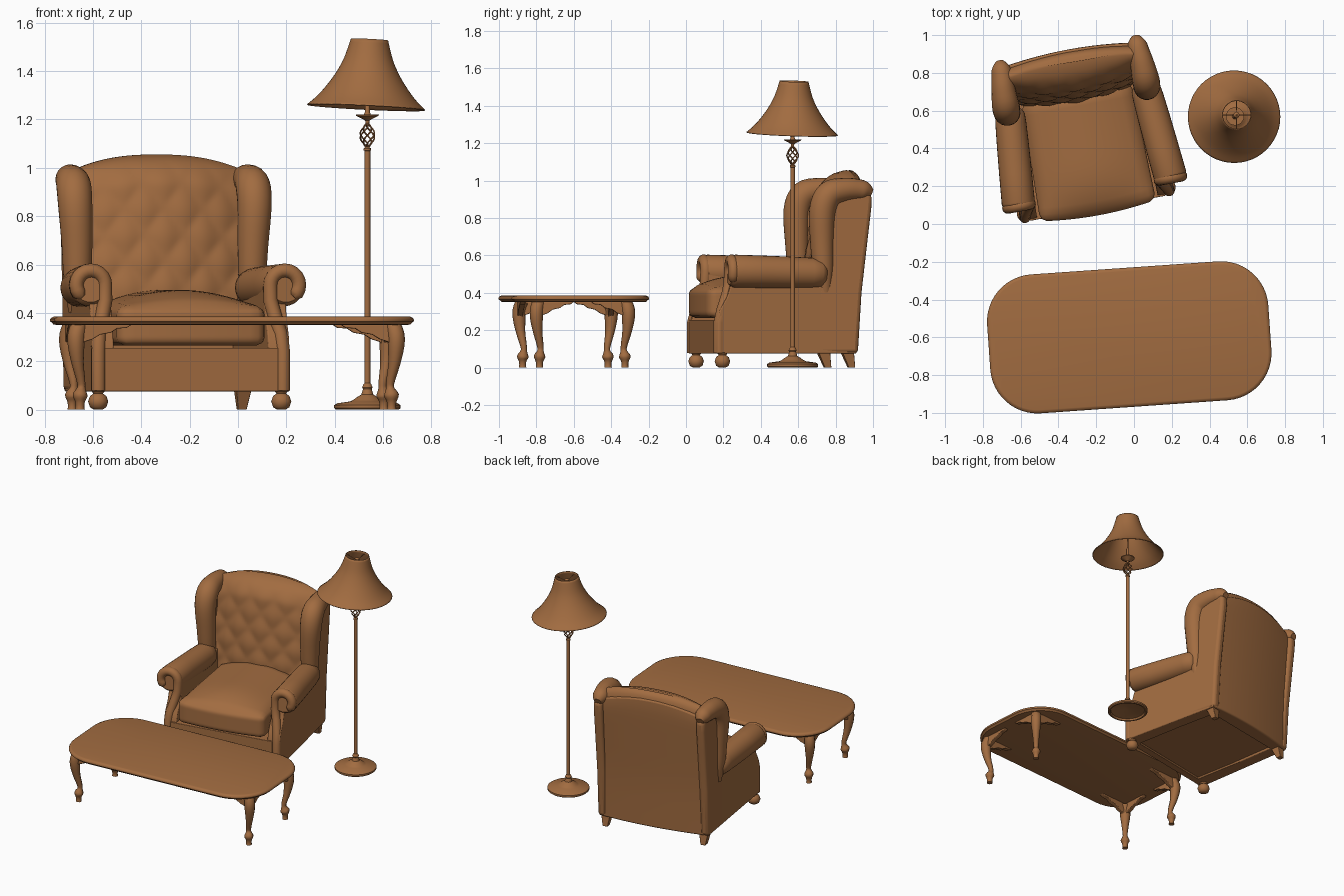
import bpy, bmesh, math
from math import sin, cos, pi, sqrt, radians
from mathutils import Vector, Matrix

cube = bpy.data.objects.get("Cube")
if cube:
    bpy.data.objects.remove(cube)

brown = bpy.data.materials.new("warm_brown")
brown.use_nodes = True
brown.diffuse_color = (0.36, 0.15, 0.052, 1)
brown.node_tree.nodes["Principled BSDF"].inputs["Base Color"].default_value = brown.diffuse_color

CHAIR = Matrix.Translation((-0.193, 0.088, 0)) @ Matrix.Rotation(radians(10.5), 4, 'Z')
TABLE = Matrix.Translation((-0.025, -0.6, 0)) @ Matrix.Rotation(radians(4), 4, 'Z')
LAMP = Matrix.Translation((0.535, 0.57, 0))


def finish(name, bm, M, angle=40, bevel=0):
    """Turn a bmesh into a shaded, coloured object."""
    bmesh.ops.recalc_face_normals(bm, faces=bm.faces)
    bm.transform(M)
    me = bpy.data.meshes.new(name)
    bm.to_mesh(me)
    bm.free()
    me.materials.append(brown)
    me.shade_smooth()
    me.set_sharp_from_angle(angle=radians(angle))
    ob = bpy.data.objects.new(name, me)
    bpy.context.collection.objects.link(ob)
    if bevel:
        mod = ob.modifiers.new("soft_edges", 'BEVEL')
        mod.width, mod.segments = bevel, 3
        mod.limit_method = 'ANGLE'
    return ob


def loft(name, rings, M, cap=True, **kw):
    """Skin a list of closed rings."""
    bm = bmesh.new()
    rows = [[bm.verts.new(p) for p in ring] for ring in rings]
    n = len(rows[0])
    for a, b in zip(rows, rows[1:]):
        for i in range(n):
            bm.faces.new((a[i], a[(i + 1) % n], b[(i + 1) % n], b[i]))
    if cap:
        bm.faces.new(rows[0])
        bm.faces.new(rows[-1])
    return finish(name, bm, M, **kw)


def revolve(name, profile, M, n=32, **kw):
    rings = [[(r * cos(2 * pi * i / n), r * sin(2 * pi * i / n), z) for i in range(n)] for r, z in profile]
    return loft(name, rings, M, **kw)


def sweep(name, path, radii, ref, M, n=12, **kw):
    """Tube along a path with one radius or one per point."""
    path, ref, rings = [Vector(p) for p in path], Vector(ref), []
    for k, p in enumerate(path):
        t = (path[min(k + 1, len(path) - 1)] - path[max(k - 1, 0)]).normalized()
        a = (ref - ref.dot(t) * t).normalized()
        b = t.cross(a)
        r = radii[k] if isinstance(radii, list) else radii
        rings.append([p + a * r * cos(2 * pi * i / n) + b * r * sin(2 * pi * i / n) for i in range(n)])
    return loft(name, rings, M, **kw)


def smooth_path(points, steps=4):
    """Catmull-Rom resampling of equal-length tuples."""
    P = [Vector(p) for p in points]
    out = []
    for k in range(len(P) - 1):
        a, b, c, d = P[max(k - 1, 0)], P[k], P[k + 1], P[min(k + 2, len(P) - 1)]
        for s in range(steps):
            t = s / steps
            out.append(b + (c - a) * t / 2 + (2 * a - 5 * b + 4 * c - d) * t * t / 2
                       + (3 * b - a - 3 * c + d) * t ** 3 / 2)
    return out + [P[-1]]


# ---------- armchair ----------
# base box with a recessed underside
def base_ring(inset, z):
    x, y0, y1 = .365 - inset, inset - .005, .765 - inset
    return [(-x, y0, z), (x, y0, z), (x, y1, z), (-x, y1, z)]


loft("chair_base", [base_ring(i, z) for i, z in ((.05, .09), (.05, .075), (0, .075), (0, .255))], CHAIR, bevel=.003)

# domed seat cushion: rounded box, tapered to the back
bm = bmesh.new()
bmesh.ops.create_cube(bm, size=2)
bmesh.ops.subdivide_edges(bm, edges=bm.edges[:], cuts=17, use_grid_fill=True)
half, rnd = Vector((.31, .317, .08)), .035
for v in bm.verts:
    u, w = v.co.x, v.co.y
    p = Vector([v.co[i] * half[i] for i in range(3)])
    core = Vector([max(-half[i] + rnd, min(half[i] - rnd, p[i])) for i in range(3)])
    if (p - core).length > 0:
        p = core + (p - core).normalized() * min(rnd, (p - core).length)
    if p.z > 0:
        p.z += .07 * (1 - u * u) * (1 - max(0, -w) ** 3) * p.z / half.z
    p.x *= .98 - .025 * w
    p.y -= .025 * (1 - u * u) * (w < 0) * -w
    v.co = p + Vector((0, .3, .345))
finish("seat_cushion", bm, CHAIR)

# buttoned backrest with arched top
N = 44
rings = []
for k in range(N + 1):
    v = k / N
    front, back = [], []
    for i in range(N + 1):
        u = 2 * i / N - 1
        z = .4 + v * (1.055 - .055 * abs(u) ** 2.4 - .4)
        puff = abs(sin(pi * (2 * u + 3 * v)) * sin(pi * (2 * u - 3 * v)))
        fat = sqrt(max(.01, 1 - (max(0, v - .8) / .2) ** 2))
        yb = .77 + .085 * v - .03 * u * u
        yf = .57 + .09 * v ** 1.5 + .05 * u * u - .012 * puff * (1 - v ** 6)
        mid = yb - .06
        front.append((.335 * u, mid + (yf - mid) * fat, z))
        back.append((.335 * u, mid + (yb - mid) * fat, z))
    rings.append(front + back[::-1])
loft("backrest_cushion", rings, CHAIR, angle=60)

# bowed outer back panel with arched top
rings = []
for z, y, hw in smooth_path([(.075, .768, .385), (.4, .78, .375), (.7, .805, .37), (.88, .822, .355), (.95, .822, .335)], 3):
    arch = .06 * (z / .95) ** 6
    arc = [(hw * t / 6, y + .027 * (1 - (t / 6) ** 2), z + arch * (1 - (t / 6) ** 2)) for t in range(-6, 7)]
    rings.append(arc + [(x, y - .08, h) for x, _, h in arc[::-1]])
loft("back_panel", rings, CHAIR, bevel=.01)

front_edge = [(0, .075), (0, .24), (.02, .31), (.06, .38), (.085, .46), (.09, .53)]
wing_outline = [(.5, .075), (.775, .075), (.795, .4), (.83, .7), (.848, .85), (.852, .92), (.8, .95), (.72, .96),
                (.62, .94), (.58, .85), (.58, .65), (.56, .45)]
for s, side in ((1, "left"), (-1, "right")):
    # arm body, set slightly closer together at the back
    outline = front_edge + [(.66, .53), (.765, .075)]
    loft(side + "_arm_body", [[(s * (x - .03 * y), y, z) for y, z in outline] for x in (.325, .415)],
         CHAIR, bevel=.006)
    # rolled arm
    ys = [.072, .085, .1, .25, .4, .52, .57, .595, .605]
    rr = [.072, .084, .088, .087, .085, .082, .078, .06, .03]
    sweep(side + "_arm_roll", [(s * (.41 - .09 * (y - .08)), y, .518 - .025 * y) for y in ys], rr,
          (0, 0, 1), CHAIR, n=28)
    # padded post that rises and hooks over the arm front
    path = [(s * .388, .018, .078), (s * .388, .018, .24), (s * .382, .036, .31), (s * .362, .066, .39),
            (s * .348, .08, .45)]
    path += [(s * (.408 - .06 * cos(k * pi / 10)), .083, .515 + .06 * sin(k * pi / 10)) for k in range(0, 14)]
    sweep(side + "_arm_scroll", path, [.03] * (len(path) - 1) + [.018], (0, 1, 0), CHAIR, n=14, angle=55)
    # wing panel and its padded edge
    loft(side + "_wing_panel", [[(s * x, y, z) for y, z in wing_outline] for x in (.335, .398)],
         CHAIR, bevel=.022)
    pts = smooth_path([(.372, .60, .40, .03), (.368, .59, .52, .055), (.37, .582, .68, .064), (.377, .583, .84, .071),
                       (.377, .62, .925, .072), (.374, .70, .95, .064), (.368, .77, .952, .057),
                       (.366, .815, .945, .05), (.366, .85, .93, .025)])
    sweep(side + "_wing_roll", [(s * p[0] - .003, p[1], p[2]) for p in pts], [p[3] for p in pts], (1, 0, 0),
          CHAIR, n=20)
    # feet
    revolve(side + "_front_foot", [(.018, 0), (.034, .01), (.042, .034), (.034, .056), (.02, .066), (.03, .08)],
            CHAIR @ Matrix.Translation((s * .385, .037, 0)), n=20)
    loft(side + "_rear_foot", [[(s * .35 + a * h, y + b * h, z) for a, b in ((-1, -1), (1, -1), (1, 1), (-1, 1))]
                               for z, y, h in ((0, .745, .018), (.09, .72, .033))], CHAIR, bevel=.003)

# ---------- coffee table ----------
def rounded_rect(inset, z, hx=.746, hy=.3685, r=.25):
    out = []
    for q, (sx, sy) in enumerate(((1, 1), (-1, 1), (-1, -1), (1, -1))):
        for k in range(13):
            a = (q + k / 12) * pi / 2
            out.append((sx * (hx - r) + (r - inset) * cos(a), sy * (hy - r) + (r - inset) * sin(a), z))
    return out


edge = [(.03, .35), (.014, .352), (.008, .36), (.001, .364), (0, .372), (.004, .379), (.014, .384), (.018, .385)]
loft("table_top", [rounded_rect(i, z) for i, z in edge], TABLE)

leg_shape = smooth_path([(-.004, .355, .034), (.01, .31, .036), (.011, .26, .034), (.004, .19, .025), (-.01, .12, .018),
                         (-.012, .09, .017), (-.007, .06, .031), (-.006, .035, .021), (-.006, .015, .018),
                         (-.006, 0, .02)], 3)
scallop = [(0, .352), (1, .352), (.9, .338), (.72, .335), (.6, .318), (.4, .31), (.25, .29), (.1, .28), (0, .24)]
for sx, sy, where in ((1, 1, "back_left"), (-1, 1, "back_right"), (-1, -1, "front_right"), (1, -1, "front_left")):
    cx, cy = sx * .652, sy * .235
    sweep("table_leg_" + where, [(cx + sx * p[0], cy + sy * p[0], p[1]) for p in leg_shape],
          [p[2] for p in leg_shape], (sx, sy, 0), TABLE, n=8, angle=50)
    loft("long_bracket_" + where, [[(cx - sx * a * .22, cy + sy * .008 + o, z) for a, z in scallop]
                                   for o in (-.015, .015)], TABLE, bevel=.004)
    loft("short_bracket_" + where, [[(cx + sx * .008 + o, cy - sy * a * .19, z) for a, z in scallop]
                                    for o in (-.015, .015)], TABLE, bevel=.004)

# ---------- floor lamp ----------
revolve("lamp_base", [(.02, .03), (.115, .012), (.12, 0), (.13, 0), (.137, .006), (.137, .018), (.125, .026),
                      (.07, .034), (.058, .04), (.045, .05), (.025, .062), (.018, .085), (.022, .092),
                      (.016, .105), (.011, .11)], LAMP)
revolve("lamp_pole", [(.012, .1), (.012, 1.07), (.015, 1.072), (.015, 1.08), (.006, 1.088)], LAMP, n=16)
for k in range(6):
    turn = [(t / 16, 2 * pi * k / 6 + pi * t / 16) for t in range(17)]
    sweep("cage_wire_%d" % (k + 1), [((.004 + .027 * sin(pi * t)) * cos(a), (.004 + .027 * sin(pi * t)) * sin(a),
                                      1.084 + .1 * t) for t, a in turn], .0035, (1, .3, 0), LAMP, n=6)
revolve("lamp_cup", [(.007, 1.18), (.009, 1.195), (.02, 1.202), (.046, 1.215), (.048, 1.22), (.015, 1.219),
                     (.01, 1.23), (.01, 1.29), (.004, 1.3)], LAMP, n=24)

# tilted flared shade with its carrier
TILT = LAMP @ Matrix.Translation((-.005, -.002, 1.251)) @ Matrix.Rotation(radians(2.8), 4, 'Y') @ Matrix.Rotation(radians(-2), 4, 'X')
shade = smooth_path([(.245, 0), (.205, .037), (.166, .085), (.13, .14), (.101, .2), (.077, .28)])
ob = revolve("lamp_shade", [tuple(p) for p in shade], TILT, n=48, cap=False)
ob.modifiers.new("cloth", 'SOLIDIFY').thickness = .004
revolve("shade_stem", [(.004, .03), (.004, .24), (.014, .243), (.016, .255), (.004, .265)], TILT, n=12)
for k in range(4):
    a = k * pi / 2
    sweep("shade_spoke_%d" % (k + 1), [(0, 0, .245), (.08 * cos(a), .08 * sin(a), .262)], .002, (0, 0, 1), TILT, n=6)
